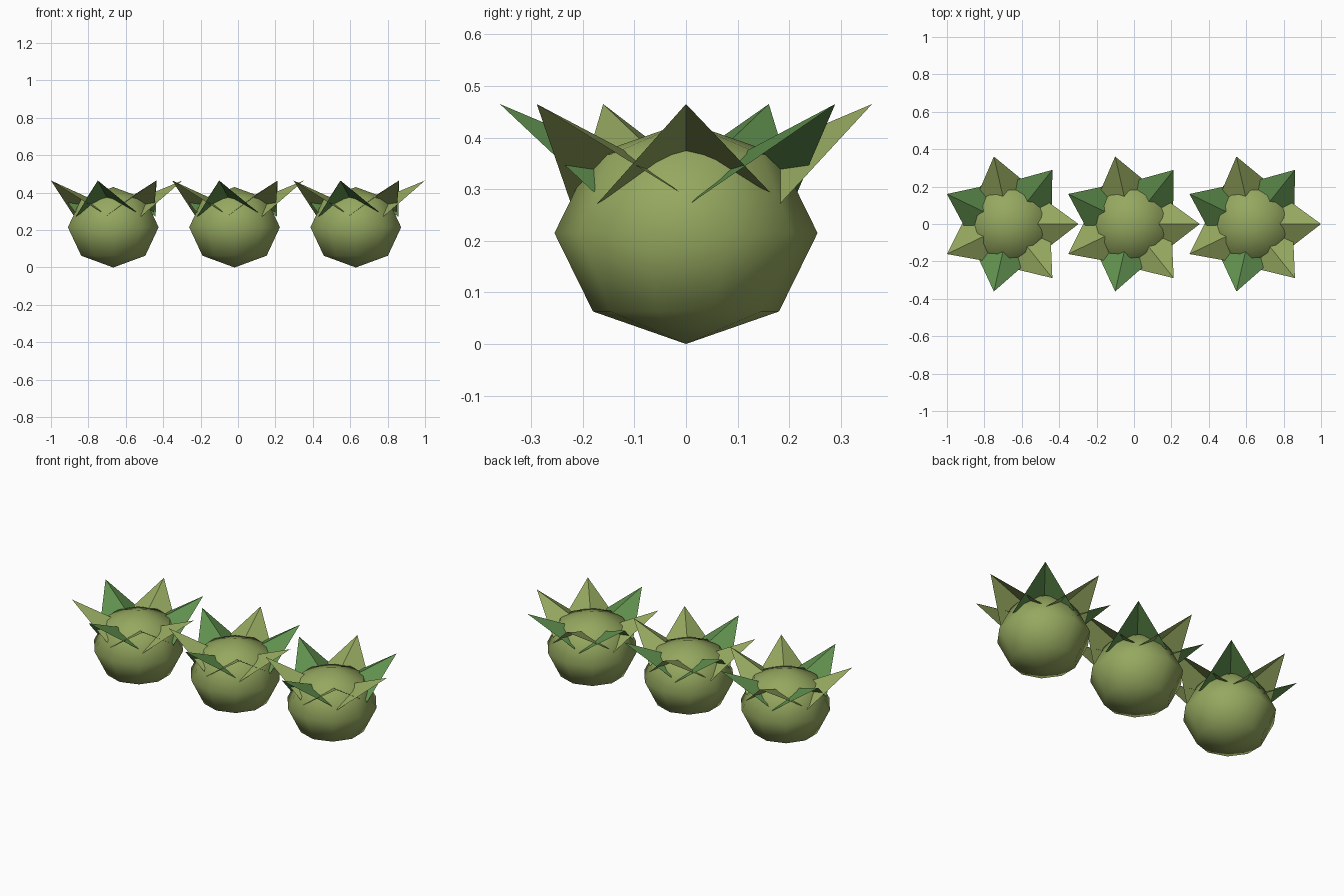
import bpy
import math

if "Cube" in bpy.data.objects:
    bpy.data.objects.remove(bpy.data.objects["Cube"])


def material(name, rgb):
    m = bpy.data.materials.new(name)
    m.diffuse_color = (*rgb, 1)
    m.use_nodes = True
    m.node_tree.nodes["Principled BSDF"].inputs["Base Color"].default_value = m.diffuse_color
    return m


olive = material("olive_green", (0.30, 0.39, 0.115))
green = material("leaf_green", (0.115, 0.275, 0.075))


def add_mesh(name, verts, faces, mat, location, turn=0.0, smooth=False):
    me = bpy.data.meshes.new(name)
    me.from_pydata(verts, [], faces)
    me.materials.append(mat)
    for p in me.polygons:
        p.use_smooth = smooth
    me.update()
    ob = bpy.data.objects.new(name, me)
    ob.location = location
    ob.rotation_euler[2] = turn
    bpy.context.collection.objects.link(ob)
    return ob


# Low-poly smooth ball: ten sides, three rings and two poles
SIDES, RADIUS, HALF = 10, 0.255, 0.215
ball_verts = [(0, 0, 0)]
for ring in (-45, 0, 45):
    a = math.radians(ring)
    for i in range(SIDES):
        t = math.pi / 2 + math.tau * i / SIDES
        ball_verts.append((RADIUS * math.cos(a) * math.cos(t),
                           RADIUS * math.cos(a) * math.sin(t),
                           HALF + HALF * math.sin(a)))
ball_verts.append((0, 0, 2 * HALF))
ball_faces = []
for i in range(SIDES):
    j = (i + 1) % SIDES
    ball_faces.append((0, 1 + j, 1 + i))
    for r in (0, 1):
        lo, hi = 1 + r * SIDES, 1 + (r + 1) * SIDES
        ball_faces.append((lo + i, lo + j, hi + j, hi + i))
    top = 1 + 2 * SIDES
    ball_faces.append((top + i, top + j, len(ball_verts) - 1))

# Folded leaf: inner midrib, right corner, tip, left corner
leaf_verts = [(0.14, 0, 0.37), (0.148, -0.172, 0.272),
              (0.37, 0, 0.465), (0.146, 0.163, 0.294)]
leaf_faces = [(0, 1, 2), (0, 2, 3)]
LEAVES = 7
leaf_mats = [olive, green, olive, green, olive, green, olive]

# Three leafy balls in a row
for n in range(3):
    place = (-0.667 + 0.6485 * n, 0, 0)
    add_mesh(f"ball_{n + 1}", ball_verts, ball_faces, olive, place, smooth=True)
    for k in range(LEAVES):
        add_mesh(f"leaf_{n + 1}_{k + 1}", leaf_verts, leaf_faces,
                 leaf_mats[k], place, math.tau * k / LEAVES)
